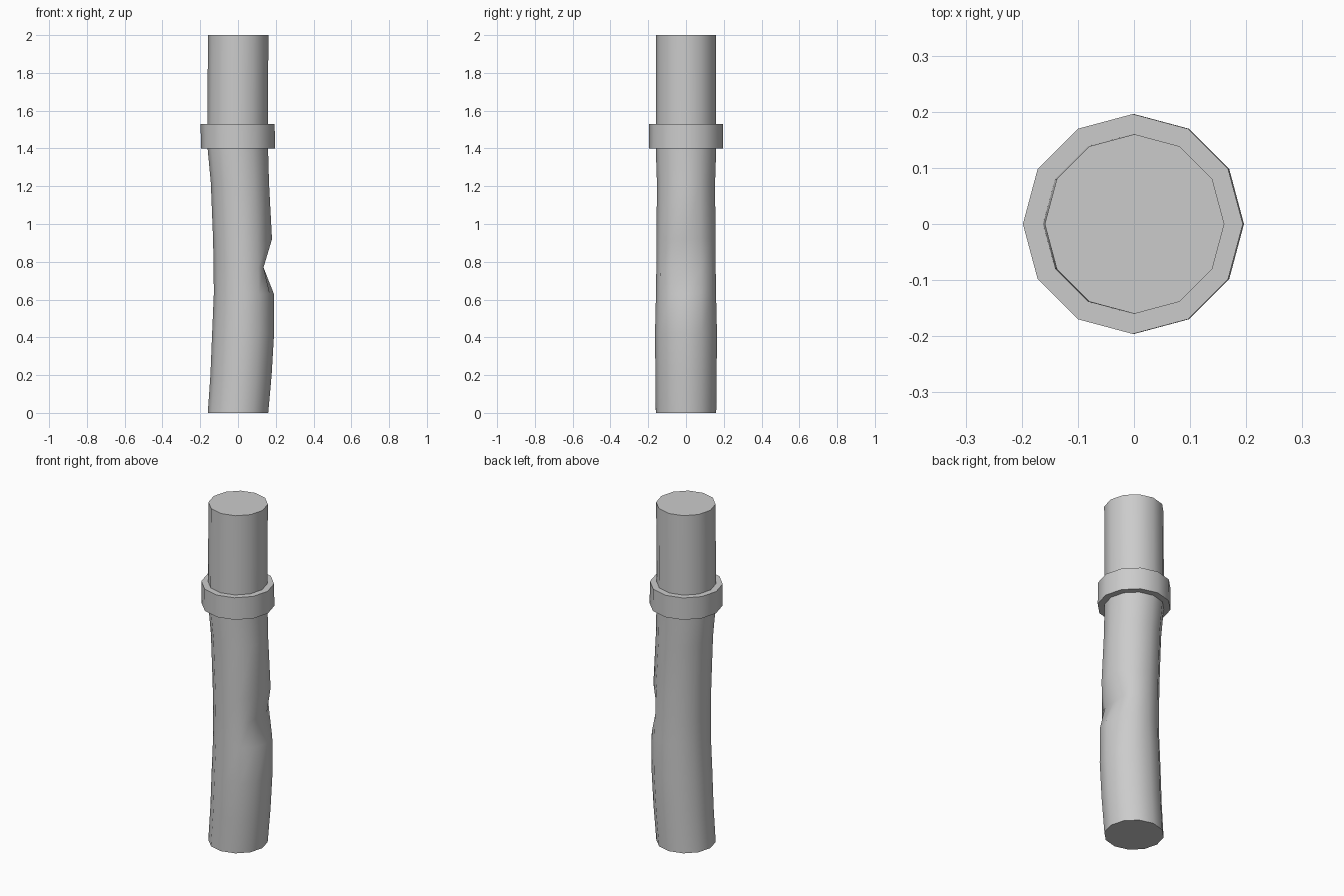
import bpy, bmesh, math

if "Cube" in bpy.data.objects:
    bpy.data.objects.remove(bpy.data.objects["Cube"])

SIDES = 12

grey = bpy.data.materials.new("plain_grey")
grey.diffuse_color = (0.6, 0.6, 0.6, 1)
grey.use_nodes = True
grey.node_tree.nodes["Principled BSDF"].inputs["Base Color"].default_value = grey.diffuse_color


def loft(name, rings, dent=None):
    """Closed 12-sided tube through rings of (z, centre x, radius)."""
    bm = bmesh.new()
    loops = []
    for z, cx, r in rings:
        loop = []
        for i in range(SIDES):
            a = 2 * math.pi * i / SIDES
            x = cx + r * math.cos(a)
            if dent and abs(z - dent[0]) < 1e-4:
                x = min(x, dent[1])
            loop.append(bm.verts.new((x, r * math.sin(a), z)))
        loops.append(loop)
    for low, high in zip(loops, loops[1:]):
        for i in range(SIDES):
            j = (i + 1) % SIDES
            bm.faces.new((low[i], low[j], high[j], high[i]))
    bm.faces.new(loops[0][::-1])
    bm.faces.new(loops[-1])
    mesh = bpy.data.meshes.new(name)
    bm.to_mesh(mesh)
    bm.free()
    mesh.materials.append(grey)
    obj = bpy.data.objects.new(name, mesh)
    bpy.context.collection.objects.link(obj)
    bpy.ops.object.select_all(action='DESELECT')
    obj.select_set(True)
    bpy.context.view_layer.objects.active = obj
    bpy.ops.object.shade_smooth_by_angle(angle=math.radians(45))
    return obj


# Bent post with a notch on the +x side
loft("post", [
    (0.00, 0.000, 0.160),
    (0.20, 0.016, 0.162),
    (0.42, 0.027, 0.164),
    (0.63, 0.031, 0.159),
    (0.77, 0.028, 0.157),
    (0.92, 0.024, 0.156),
    (1.22, 0.010, 0.154),
    (1.40, -0.001, 0.160),
    (1.53, -0.002, 0.160),
    (2.00, 0.001, 0.160),
], dent=(0.77, 0.135))

# Collar band around the post
loft("collar", [(1.40, 0.000, 0.196), (1.53, -0.002, 0.196)])
